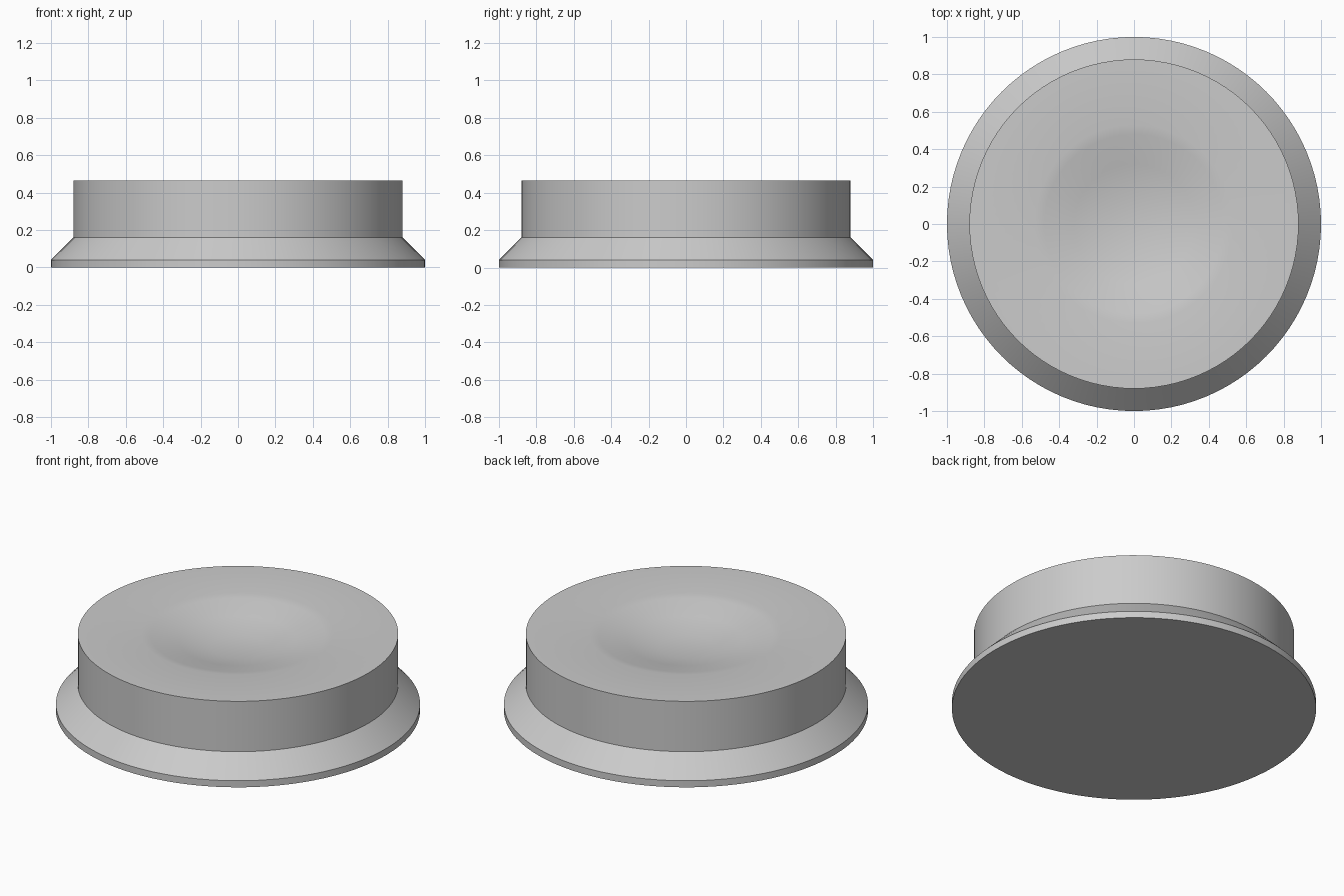
import bpy, bmesh, math

cube = bpy.data.objects.get("Cube")
if cube:
    bpy.data.objects.remove(cube)

SEGMENTS = 96

# Plain grey finish
grey = bpy.data.materials.new("light_grey")
grey.use_nodes = True
colour = (0.6, 0.6, 0.6, 1)
grey.diffuse_color = colour
grey.node_tree.nodes["Principled BSDF"].inputs["Base Color"].default_value = colour


def lathe(name, profile):
    """Revolve (radius, height) points about z and cap both ends."""
    bm = bmesh.new()
    rings = []
    for r, z in profile:
        rings.append([bm.verts.new((r * math.cos(a), r * math.sin(a), z))
                      for a in (math.tau * i / SEGMENTS for i in range(SEGMENTS))])
    for low, high in zip(rings, rings[1:]):
        for i in range(SEGMENTS):
            j = (i + 1) % SEGMENTS
            bm.faces.new((low[i], low[j], high[j], high[i]))
    bm.faces.new(rings[0][::-1])
    bm.faces.new(rings[-1])
    mesh = bpy.data.meshes.new(name)
    bm.to_mesh(mesh)
    bm.free()
    mesh.materials.append(grey)
    obj = bpy.data.objects.new(name, mesh)
    bpy.context.collection.objects.link(obj)
    bpy.ops.object.select_all(action="DESELECT")
    obj.select_set(True)
    bpy.context.view_layer.objects.active = obj
    bpy.ops.object.shade_smooth_by_angle(angle=math.radians(30))
    return obj


# Flanged base, straight wall and a shallow dished top with a flat centre
lathe("dished_cap", [
    (1.0, 0.0), (1.0, 0.04), (0.88, 0.16), (0.88, 0.465),
    (0.53, 0.465), (0.48, 0.457), (0.32, 0.42), (0.15, 0.385),
])
